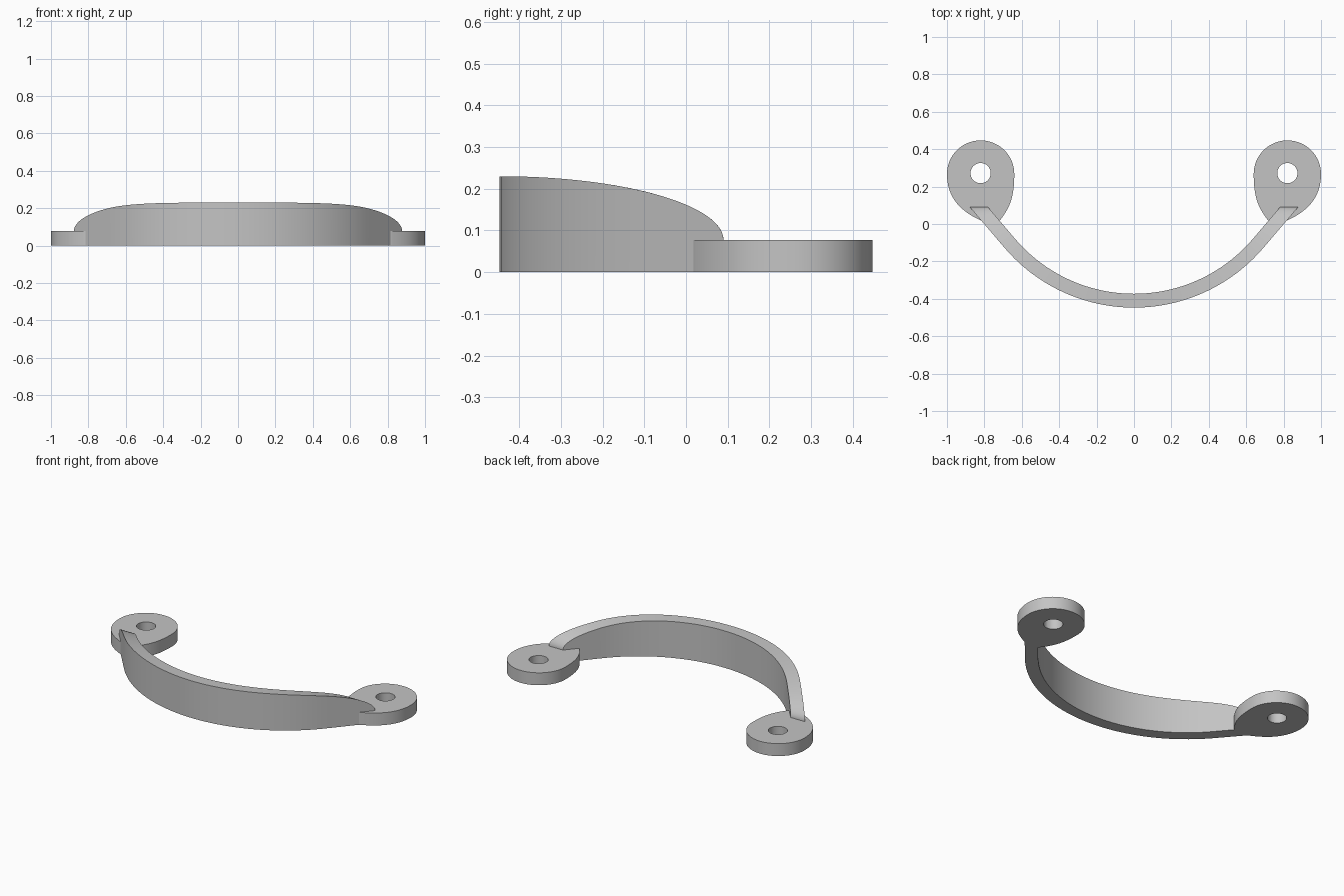
import bpy, bmesh
from math import sin, cos, tan, pi, radians, sqrt
from mathutils import Vector
from mathutils.geometry import interpolate_bezier

cube = bpy.data.objects.get("Cube")
if cube:
    bpy.data.objects.remove(cube, do_unlink=True)

grey = bpy.data.materials.new("satin grey")
grey.use_nodes = True
grey.diffuse_color = (0.55, 0.55, 0.55, 1)
grey.node_tree.nodes["Principled BSDF"].inputs["Base Color"].default_value = grey.diffuse_color

LUG_TOP, FRONT, BACK = 0.077, -0.447, 0.09


def finish(bm, name):
    bmesh.ops.recalc_face_normals(bm, faces=bm.faces)
    mesh = bpy.data.meshes.new(name)
    bm.to_mesh(mesh)
    bm.free()
    mesh.materials.append(grey)
    obj = bpy.data.objects.new(name, mesh)
    bpy.context.collection.objects.link(obj)
    bpy.ops.object.select_all(action='DESELECT')
    obj.select_set(True)
    bpy.context.view_layer.objects.active = obj
    bpy.ops.object.shade_smooth_by_angle(angle=radians(30))
    return obj


def skin(bm, loops, closed):
    """Join neighbouring four-corner sections with quads."""
    n = len(loops)
    for i in range(n if closed else n - 1):
        a, b = loops[i], loops[(i + 1) % n]
        for k in range(4):
            m = (k + 1) % 4
            bm.faces.new((a[k], a[m], b[m], b[k]))


# Bowed grip: a circular arc that runs into straight ends
RADIUS, THICKNESS, SWEEP = 0.909, 0.074, radians(49.5)


def half_edge(radius, arc_steps=28, end_steps=16):
    centre = FRONT + RADIUS
    pts = [(radius * sin(SWEEP * i / arc_steps), centre - radius * cos(SWEEP * i / arc_steps))
           for i in range(arc_steps + 1)]
    x, y = pts[-1]
    for k in range(1, end_steps + 1):
        rise = (BACK - y) * sin(pi / 2 * k / end_steps)
        pts.append((x + rise / tan(SWEEP), y + rise))
    return pts


def crest(y):
    """Elliptical fall of the top edge from front to back."""
    t = min(1, (y - FRONT) / (BACK - FRONT))
    return LUG_TOP + 0.153 * sqrt(max(0, 1 - t * t))


def full_edge(radius):
    half = half_edge(radius)
    return [(-x, y) for x, y in reversed(half[1:])] + half


bm = bmesh.new()
sections = []
for (ox, oy), (ix, iy) in zip(full_edge(RADIUS), full_edge(RADIUS - THICKNESS)):
    corners = ((ox, oy, 0), (ix, iy, 0), (ix, iy, crest(iy)), (ox, oy, crest(oy)))
    sections.append([bm.verts.new(c) for c in corners])
skin(bm, sections, closed=False)
bm.faces.new(sections[0])
bm.faces.new(sections[-1])
finish(bm, "grip")

# Teardrop mounting lugs with a screw hole
CX, CY, LUG_R, HOLE_R = 0.82, 0.267, 0.18, 0.054


def bezier(*pts):
    return [Vector(p[:2]) for p in interpolate_bezier(*[Vector((x, y, 0)) for x, y in pts], 20)]


def lug_outline():
    rim = [Vector((CX + LUG_R * cos(pi * i / 40), CY + LUG_R * sin(pi * i / 40))) for i in range(41)]
    inner = bezier((0.64, CY), (0.64, 0.15), (0.66, 0.09), (0.72, 0.015))
    outer = bezier((0.81, 0.015), (0.9, 0.055), (1, 0.12), (1, CY))
    return rim + inner[1:] + outer[:-1]


for side, name in ((1, "left_lug"), (-1, "right_lug")):
    bm = bmesh.new()
    loops = []
    hole_centre = Vector((CX, CY + 0.005))
    for p in lug_outline():
        h = hole_centre + (p - hole_centre).normalized() * HOLE_R
        corners = ((p.x, p.y, 0), (h.x, h.y, 0), (h.x, h.y, LUG_TOP), (p.x, p.y, LUG_TOP))
        loops.append([bm.verts.new((side * x, y, z)) for x, y, z in corners])
    skin(bm, loops, closed=True)
    finish(bm, name)
